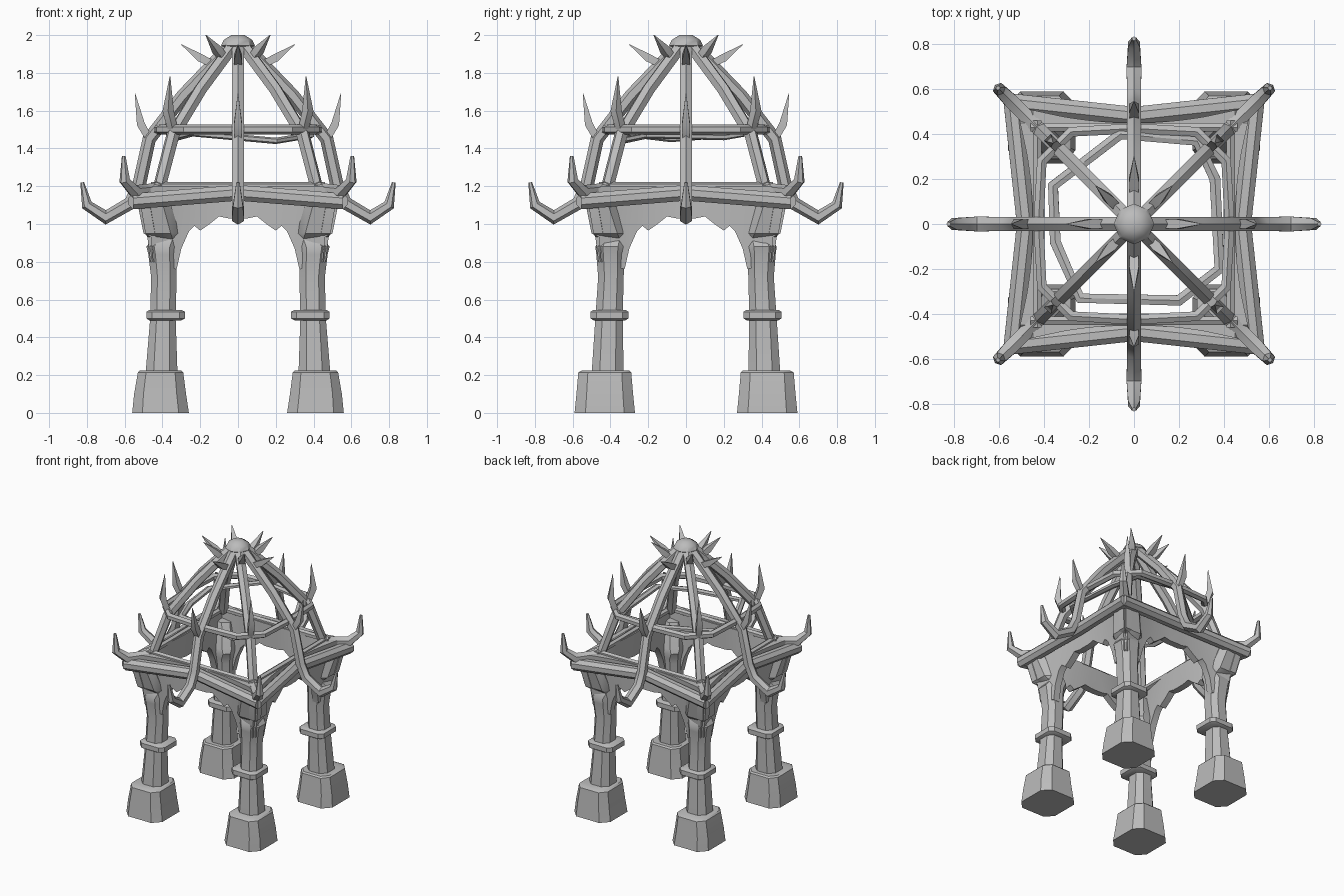
import bpy, bmesh, math
from mathutils import Vector, Matrix

cube = bpy.data.objects.get("Cube")
if cube:
    bpy.data.objects.remove(cube, do_unlink=True)

stone = bpy.data.materials.new("grey_stone")
stone.use_nodes = True
GREY = (0.5, 0.5, 0.5, 1)
stone.diffuse_color = GREY
stone.node_tree.nodes["Principled BSDF"].inputs["Base Color"].default_value = GREY


def finish(name, bm, angle=35):
    bmesh.ops.recalc_face_normals(bm, faces=bm.faces)
    mesh = bpy.data.meshes.new(name)
    bm.to_mesh(mesh)
    bm.free()
    mesh.materials.append(stone)
    ob = bpy.data.objects.new(name, mesh)
    bpy.context.collection.objects.link(ob)
    bpy.ops.object.select_all(action='DESELECT')
    ob.select_set(True)
    bpy.context.view_layer.objects.active = ob
    bpy.ops.object.shade_smooth_by_angle(angle=math.radians(angle))
    return ob


def bridge(bm, rings, closed=False):
    """Skin a list of vertex rings, capping the ends when open."""
    n = len(rings[0])
    pairs = list(zip(rings, rings[1:]))
    if closed:
        pairs.append((rings[-1], rings[0]))
    for a, b in pairs:
        for i in range(n):
            j = (i + 1) % n
            bm.faces.new((a[i], a[j], b[j], b[i]))
    if not closed:
        bm.faces.new(rings[0])
        bm.faces.new(rings[-1])


def tube(name, points, radii, sides=6, closed=False, flat=1.0):
    pts = [Vector(p) for p in points]
    n = len(pts)
    if not isinstance(radii, (list, tuple)):
        radii = [radii] * n
    bm = bmesh.new()
    rings = []
    for i, p in enumerate(pts):
        before = pts[i - 1] if (i or closed) else p
        after = pts[(i + 1) % n] if (i < n - 1 or closed) else p
        d1, d2 = (p - before).normalized(), (after - p).normalized()
        t = (d1 + d2).normalized()
        # keep one side of the section level so that the sweep never twists
        side = Vector((-t.y, t.x, 0))
        if side.length < 1e-4 or not closed:
            h = pts[-1] - pts[0]
            side = Vector((-h.y, h.x, 0))
        side.normalize()
        up = t.cross(side).normalized()
        ring = []
        for k in range(sides):
            a = math.tau * (k + 0.5) / sides
            ring.append(bm.verts.new(p + radii[i] * (side * math.cos(a) + up * math.sin(a) * flat)))
        rings.append(ring)
    bridge(bm, rings, closed)
    return finish(name, bm)


def around(points, angle, stretch=1.0):
    """Place (distance, height) points in the vertical plane at an angle."""
    c, s = math.cos(angle) * stretch, math.sin(angle) * stretch
    return [(r * c, r * s, z) for r, z in points]


# Pillars: chamfered rectangular sections, mirrored to four corners
def pillar_part(name, sections, sx, sy, cut=0.25):
    bm = bmesh.new()
    rings = []
    for z, x0, x1, y0, y1 in sections:
        cx, cy = (x1 - x0) * cut, (y1 - y0) * cut
        outline = [(x0 + cx, y0), (x1 - cx, y0), (x1, y0 + cy), (x1, y1 - cy),
                   (x1 - cx, y1), (x0 + cx, y1), (x0, y1 - cy), (x0, y0 + cy)]
        rings.append([bm.verts.new((x * sx, y * sy, z)) for x, y in outline])
    bridge(bm, rings)
    finish(name, bm)


FOOT = [(0, .26, .56, .27, .59), (.1, .275, .55, .28, .58), (.215, .29, .53, .29, .57), (.225, .3, .52, .3, .55)]
SHAFT = [(.2, .32, .49, .33, .50), (.5, .33, .465, .335, .48), (.72, .325, .46, .33, .465),
         (.84, .325, .475, .325, .475), (.88, .32, .485, .32, .48), (.92, .31, .455, .315, .46),
         (.95, .31, .495, .32, .495), (1.12, .36, .53, .38, .53)]
COLLAR = [(.49, .3, .47, .32, .49), (.5, .28, .485, .305, .505), (.535, .28, .485, .305, .505), (.545, .3, .47, .32, .49)]
for sx in (-1, 1):
    for sy in (-1, 1):
        where = ("left" if sx > 0 else "right") + ("_back" if sy > 0 else "_front")
        pillar_part("foot_" + where, FOOT, sx, sy, 0.18)
        pillar_part("shaft_" + where, SHAFT, sx, sy)
        pillar_part("collar_" + where, COLLAR, sx, sy, 0.15)

# Arch panels with a ragged lower edge, bowed outward at the corners
EDGE = [(0, 1.03), (.05, 1.03), (.1, 1.04), (.15, 1.0), (.2, .965), (.23, .99), (.26, .96),
        (.3, .87), (.325, .76), (.45, .8), (.46, .93), (.5, .95), (.53, 1.1)]


def bow(x, z):
    return .45 + .28 * x * x - .12 * (1.2 - z) * abs(x) / .5


for q in range(4):
    bm = bmesh.new()
    columns = [(-x, z) for x, z in reversed(EDGE[1:])] + EDGE
    rings = []
    for x, low in columns:
        top = 1.2 - max(0, abs(x) - .45) * .8
        mid = (low + top) / 2
        section = [(bow(x, z) - d, z) for z, d in
                   ((low, 0), (mid, 0), (top, 0), (top, .05), (mid, .05), (low, .05))]
        rings.append([bm.verts.new((x, -y, z)) for y, z in section])
    bridge(bm, rings)
    bmesh.ops.rotate(bm, verts=bm.verts, matrix=Matrix.Rotation(q * math.pi / 2, 3, 'Z'))
    finish("arch_panel_%d" % q, bm)

# Eave beams, higher and further in at the middle, with a slim rail behind
for q in range(4):
    turn = Matrix.Rotation(q * math.pi / 2, 3, 'Z')
    beam = [turn @ Vector(p) for p in ((-.555, -.54, 1.12), (0, -.48, 1.165), (.555, -.54, 1.12))]
    tube("eave_beam_%d" % q, beam, .045, 8)
    rail = [turn @ Vector(p) for p in ((-.46, -.43, 1.2), (.46, -.43, 1.2))]
    tube("eave_rail_%d" % q, rail, .022, 6)

# Roof ribs with upturned horn ends, and thorns on their bends
SIDE_RIB = [(.03, 1.95), (.29, 1.68), (.47, 1.45), (.525, 1.2), (.57, 1.11), (.7, 1.035), (.8, 1.1), (.825, 1.22)]
CORNER_RIB = [(.03, 1.94), (.2, 1.71), (.345, 1.47), (.415, 1.2), (.45, 1.18), (.545, 1.17), (.6, 1.23), (.605, 1.36)]
SIDE_THORNS = [[(.47, 1.45), (.515, 1.53), (.545, 1.69)], [(.12, 1.84), (.2, 1.88), (.3, 1.95)]]
CORNER_THORNS = [[(.34, 1.48), (.37, 1.6), (.36, 1.78)], [(.07, 1.87), (.11, 1.92), (.17, 2.0)]]
RADII = [.036] * 5 + [.038, .03, .01]
for i in range(8):
    angle = i * math.pi / 4
    corner = i % 2
    stretch = math.sqrt(2) if corner else 1
    kind = "corner" if corner else "side"
    path = CORNER_RIB if corner else SIDE_RIB
    tube("%s_rib_%d" % (kind, i), around(path, angle, stretch), RADII, 6)
    for k, thorn in enumerate(CORNER_THORNS if corner else SIDE_THORNS):
        tube("%s_thorn_%d_%d" % (kind, i, k), around(thorn, angle, stretch), [.026, .03, .002], 4)

# Ring tying the ribs together, and a loose inner branch
ring = []
for q in range(4):
    turn = Matrix.Rotation(q * math.pi / 2, 3, 'Z')
    ring += [turn @ Vector(p) for p in ((-.28, -.41, 1.5), (0, -.425, 1.5), (.28, -.41, 1.5))]
tube("roof_ring", ring, .026, 6, closed=True)
BRANCH = [(.38, -.2, 1.47), (.2, -.34, 1.44), (-.24, -.33, 1.48), (-.35, -.08, 1.45),
          (-.36, .17, 1.47), (-.06, .4, 1.51), (.28, .37, 1.49), (.36, .2, 1.46)]
tube("inner_branch", BRANCH, .028, 6, closed=True, flat=.6)

# Faceted cap at the peak
bm = bmesh.new()
rings = []
for r, z in ((.05, 1.91), (.09, 1.945), (.075, 1.975), (.035, 2.0)):
    rings.append([bm.verts.new((r * math.cos(math.tau * k / 8), r * math.sin(math.tau * k / 8), z)) for k in range(8)])
bridge(bm, rings)
finish("peak_cap", bm)
